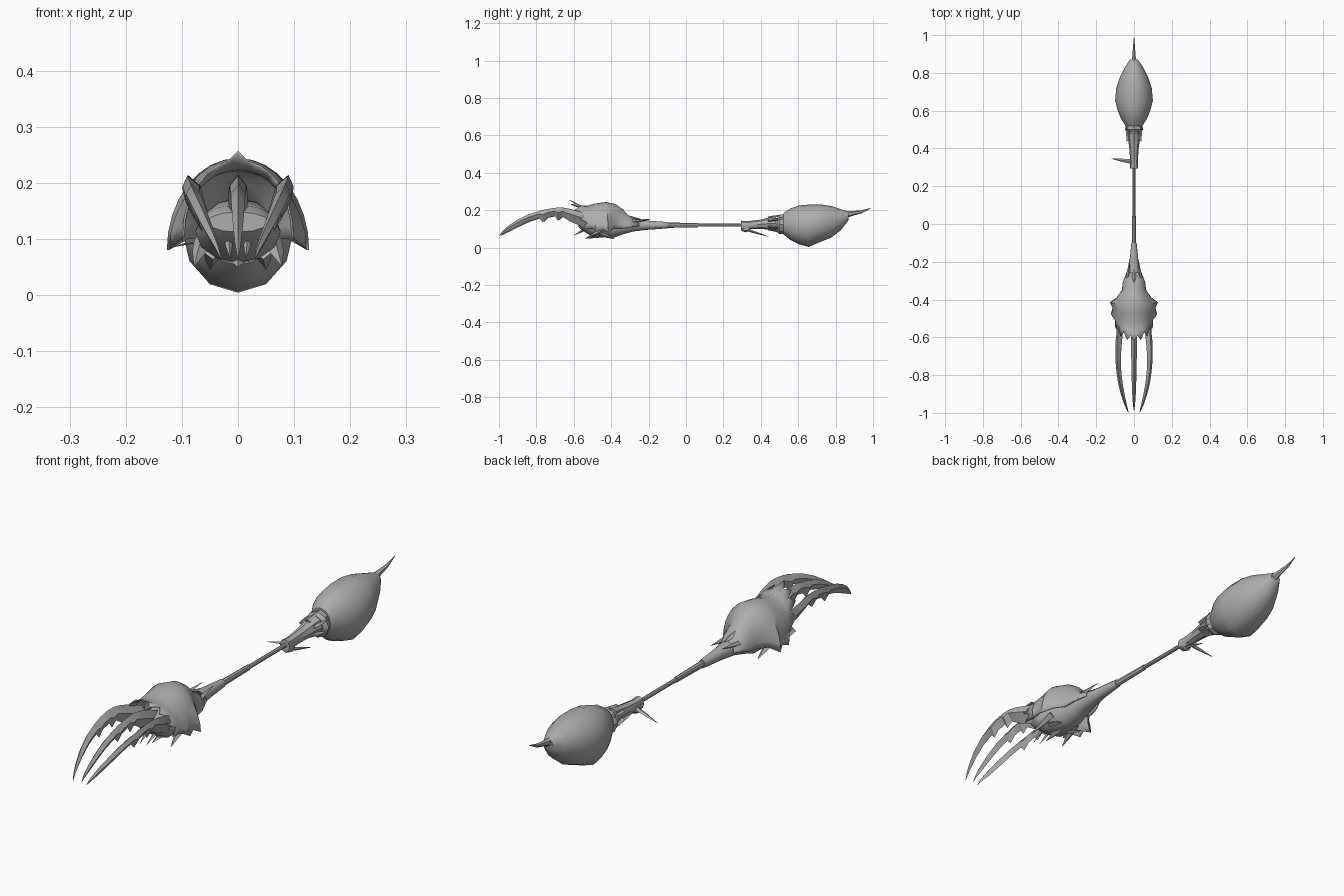
import bpy, bmesh, math
from mathutils import Vector

if "Cube" in bpy.data.objects:
    bpy.data.objects.remove(bpy.data.objects["Cube"])

grey = bpy.data.materials.new("bone grey")
grey.diffuse_color = (0.42, 0.42, 0.42, 1)
grey.use_nodes = True
grey.node_tree.nodes["Principled BSDF"].inputs["Base Color"].default_value = grey.diffuse_color


def finish(name, bm, smooth=True, angle=35, recalc=True):
    if recalc:
        bmesh.ops.recalc_face_normals(bm, faces=bm.faces[:])
    mesh = bpy.data.meshes.new(name)
    bm.to_mesh(mesh)
    bm.free()
    ob = bpy.data.objects.new(name, mesh)
    bpy.context.collection.objects.link(ob)
    mesh.materials.append(grey)
    if smooth:
        bpy.context.view_layer.objects.active = ob
        ob.select_set(True)
        bpy.ops.object.shade_smooth_by_angle(angle=math.radians(angle))
        ob.select_set(False)
    return ob


def skin(bm, rings):
    """Bridge closed rings of equal length and cap both ends."""
    n = len(rings[0])
    vs = [[bm.verts.new(p) for p in r] for r in rings]
    for a, b in zip(vs, vs[1:]):
        for i in range(n):
            j = (i + 1) % n
            bm.faces.new((a[i], a[j], b[j], b[i]))
    bm.faces.new(vs[0])
    bm.faces.new(vs[-1])


def tube(name, rows, n=12, angle=35):
    """Loft ellipses along y; each row is y, centre z, x radius, z radius."""
    bm = bmesh.new()
    rings = []
    for y, z, rx, rz in rows:
        rings.append([(rx * math.sin(k * math.tau / n), y, z - rz * math.cos(k * math.tau / n))
                      for k in range(n)])
    skin(bm, rings)
    return finish(name, bm, True, angle)


def spike(name, a, b, w, t, n=4):
    """Pointed thorn from a to b, with width w and thickness t at the root."""
    a, b = Vector(a), Vector(b)
    d = (b - a).normalized()
    side = d.cross(Vector((0, 0, 1))).normalized()
    up = side.cross(d)
    bm = bmesh.new()
    rings = []
    for f, s in ((0, 1), (0.45, 0.75), (1, 0.04)):
        c = a.lerp(b, f)
        rings.append([c + side * w * s * math.cos(k * math.tau / n)
                      + up * t * s * math.sin(k * math.tau / n) for k in range(n)])
    skin(bm, rings)
    return finish(name, bm, False)


# Handle
tube("thin_shaft", [(0.05, .12, .008, .008), (0.32, .12, .008, .008)], 8)
tube("thick_shaft", [(-.2, .12, .015, .018), (-.1, .12, .011, .014), (.065, .12, .009, .012)], 8)

# Rear bulb with its tail thorn
tube("bulb", [(.52, .128, .045, .056), (.56, .125, .07, .085), (.605, .122, .088, .104),
              (.655, .117, .1, .113), (.72, .131, .094, .1), (.775, .138, .076, .085),
              (.83, .15, .048, .055), (.87, .17, .022, .022)], 12, 50)
tube("tail_thorn", [(.86, .177, .016, .018), (.89, .183, .01, .013),
                    (.94, .192, .006, .008), (.99, .212, .001, .001)], 6, 50)

# Socket and collar
tube("socket", [(.295, .118, .022, .026), (.33, .12, .02, .022), (.4, .125, .025, .025),
                (.46, .13, .033, .035), (.48, .13, .037, .041)], 8, 40)
tube("neck", [(.46, .127, .025, .028), (.53, .127, .036, .04)], 8)
tube("collar", [(.487, .125, .035, .042), (.5, .125, .05, .052), (.525, .125, .042, .052)], 8)
for k in range(6):
    a = k * math.tau / 6
    s, c = math.sin(a), math.cos(a)
    spike("socket_tooth", (.031 * s, .44, .13 + .03 * c),
          (.046 * s, .515, .128 + .048 * c), .012, .007)

# Twigs tied under the socket
spike("side_twig", (-.01, .33, .112), (-.118, .345, .085), .012, .006)
spike("lower_twig", (.004, .31, .1), (.012, .445, .058), .008, .008)
tube("twig_knot", [(.3, .098, .012, .01), (.32, .1, .02, .018), (.345, .104, .012, .01)], 6)

# Palm flaring out of the handle
tube("palm", [(-.1, .12, .014, .017), (-.2, .12, .024, .024), (-.28, .12, .036, .033),
              (-.34, .112, .047, .042), (-.39, .108, .055, .056), (-.45, .115, .068, .058),
              (-.5, .113, .076, .055), (-.55, .125, .07, .036), (-.575, .13, .055, .018)], 12, 45)

# Hood: ridge points (y, z) blended to hem points (x, y, z) by quarter ellipses
ridge = [(-.26, .15), (-.31, .17), (-.34, .205), (-.38, .232), (-.43, .242),
         (-.48, .235), (-.53, .222), (-.57, .225), (-.622, .255)]
hem = [(.035, -.25, .115), (.058, -.31, .105), (.062, -.35, .1), (.09, -.39, .1),
       (.125, -.415, .08), (.112, -.445, .095), (.12, -.475, .085), (.1, -.5, .1), (.097, -.54, .105)]
bm = bmesh.new()
steps = 8
grid = []
for i, ((ry, rz), (hx, hy, hz)) in enumerate(zip(ridge, hem)):
    row = []
    for k in range(-steps, steps + 1):
        f = abs(k) / steps
        a = f * math.pi / 2
        y = ry + (hy - ry) * f
        drop = 0
        if i == len(ridge) - 1 and k:
            y += .022 if k % 2 else -.012          # jagged front rim
            drop = .018 * (1 - f)                  # leaves the middle point standing
        x = math.copysign(hx * math.sin(a), k)
        row.append(bm.verts.new((x, y, hz + (rz - hz) * math.cos(a) - drop)))
    grid.append(row)
for a, b in zip(grid, grid[1:]):
    for k in range(2 * steps):
        bm.faces.new((a[k], a[k + 1], b[k + 1], b[k]))
hood = finish("hood", bm, True, 40)
mod = hood.modifiers.new("thickness", 'SOLIDIFY')
mod.thickness = .004
mod.offset = 0


# Claws: rows of y, top z, bottom z, half width; every tooth is one lowered bottom point
claw = [(-.5, .165, .105, .014), (-.56, .19, .115, .017), (-.62, .207, .14, .017),
        (-.66, .214, .165, .016), (-.685, .214, .145, .015), (-.7, .213, .168, .015),
        (-.74, .207, .16, .014), (-.765, .202, .137, .013), (-.785, .196, .157, .013),
        (-.84, .179, .14, .012), (-.9, .15, .113, .010), (-.95, .117, .088, .007),
        (-.98, .09, .074, .004), (-.998, .066, .063, .001)]


def claw_part(name, side):
    bm = bmesh.new()
    rings = []
    for y, top, low, w in claw:
        u = (-.5 - y) / .5
        x = side * (.066 + .075 * u - .112 * u ** 2.4) if side else 0
        lean = side * .01 * (1 - u)
        mid = low + (top - low) * .6
        if not side:
            y = -.5 + (y + .5) * .975
        rings.append([(x + lean, y, top), (x + w, y, mid), (x - lean, y, low), (x - w, y, mid)])
    skin(bm, rings)
    finish(name, bm, True, 30)


claw_part("middle_claw", 0)
claw_part("left_claw", -1)
claw_part("right_claw", 1)

# Thorns around the palm, mirrored
for s in (-1, 1):
    spike("back_thorn", (s * .035, -.32, .135), (s * .024, -.19, .152), .012, .012)
    spike("upper_thorn", (s * .045, -.37, .12), (s * .05, -.28, .115), .008, .016)
    spike("cheek_thorn", (s * .06, -.43, .1), (s * .078, -.535, .052), .018, .014)
    spike("lower_thorn", (s * .045, -.46, .075), (s * .05, -.38, .046), .015, .012)
    spike("inner_tooth", (s * .018, -.53, .105), (s * .014, -.6, .065), .008, .008)
spike("top_thorn", (0, -.33, .165), (0, -.24, .152), .02, .012)
spike("chin_thorn", (0, -.44, .07), (0, -.54, .05), .02, .014)
